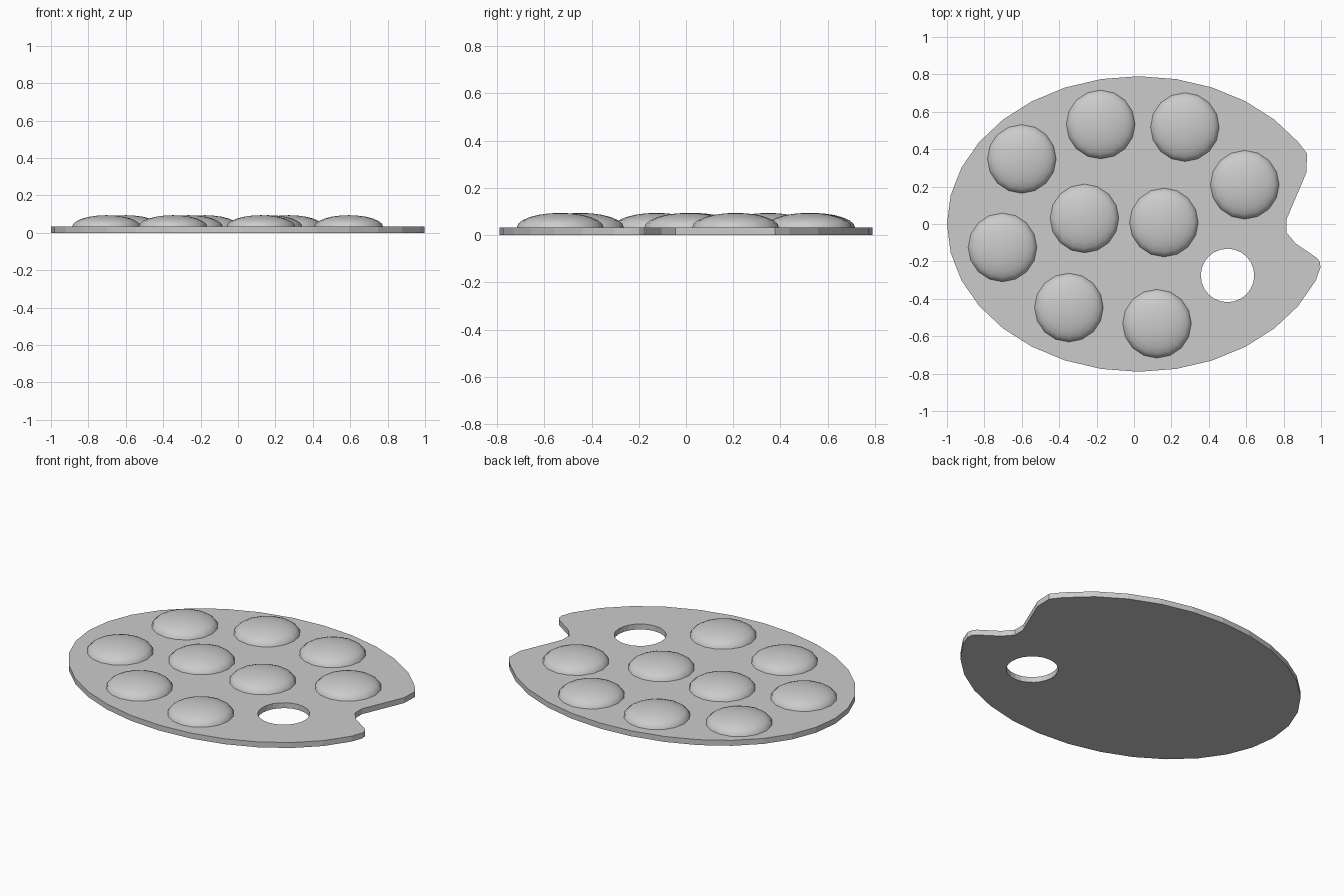
import bpy, bmesh
from math import sin, cos, pi

if "Cube" in bpy.data.objects:
    bpy.data.objects.remove(bpy.data.objects["Cube"])

THICK = 0.033


def link_mesh(name, bm, location=(0, 0, 0)):
    bmesh.ops.recalc_face_normals(bm, faces=bm.faces)
    mesh = bpy.data.meshes.new(name)
    bm.to_mesh(mesh)
    bm.free()
    obj = bpy.data.objects.new(name, mesh)
    obj.location = location
    bpy.context.collection.objects.link(obj)
    return obj


def loop_edges(bm, pts):
    vs = [bm.verts.new((x, y, 0)) for x, y in pts]
    return [bm.edges.new((a, b)) for a, b in zip(vs, vs[1:] + vs[:1])]


# Board: ellipse outline with a thumb notch on the right and a thumb hole
outline = [(0.025 + 1.025 * cos(k * pi / 16), 0.79 * sin(k * pi / 16)) for k in range(3, 31)]
outline += [(0.997, -0.233), (0.993, -0.20), (0.976, -0.18), (0.864, -0.104),
            (0.815, -0.045), (0.815, 0.024), (0.922, 0.275), (0.925, 0.377)]
hole = [(0.50 + 0.143 * cos(k * pi / 12), -0.275 + 0.143 * sin(k * pi / 12)) for k in range(24)]

bm = bmesh.new()
edges = loop_edges(bm, outline) + loop_edges(bm, hole)
bmesh.ops.triangle_fill(bm, edges=edges, use_beauty=True)
ext = bmesh.ops.extrude_face_region(bm, geom=bm.faces[:], use_keep_orig=True)
top = [g for g in ext["geom"] if isinstance(g, bmesh.types.BMVert)]
bmesh.ops.translate(bm, verts=top, vec=(0, 0, THICK))
board = link_mesh("palette_board", bm)

# Paint blobs: flattened half spheres sitting on the board
blobs = [(-0.60, 0.348), (-0.178, 0.532), (0.272, 0.518), (0.592, 0.21), (-0.265, 0.03),
         (0.16, 0.008), (-0.703, -0.125), (-0.348, -0.447), (0.123, -0.533)]
for i, (x, y) in enumerate(blobs, 1):
    bm = bmesh.new()
    bmesh.ops.create_uvsphere(bm, u_segments=16, v_segments=12, radius=1)
    bmesh.ops.bisect_plane(bm, geom=bm.verts[:] + bm.edges[:] + bm.faces[:], dist=1e-4,
                           plane_co=(0, 0, 0), plane_no=(0, 0, -1), clear_outer=True)
    bmesh.ops.scale(bm, verts=bm.verts, vec=(0.184, 0.184, 0.062))
    bmesh.ops.holes_fill(bm, edges=[e for e in bm.edges if e.is_boundary], sides=0)
    for f in bm.faces:
        f.smooth = len(f.verts) < 5
    link_mesh(f"paint_blob_{i}", bm, (x, y, THICK - 0.001))
